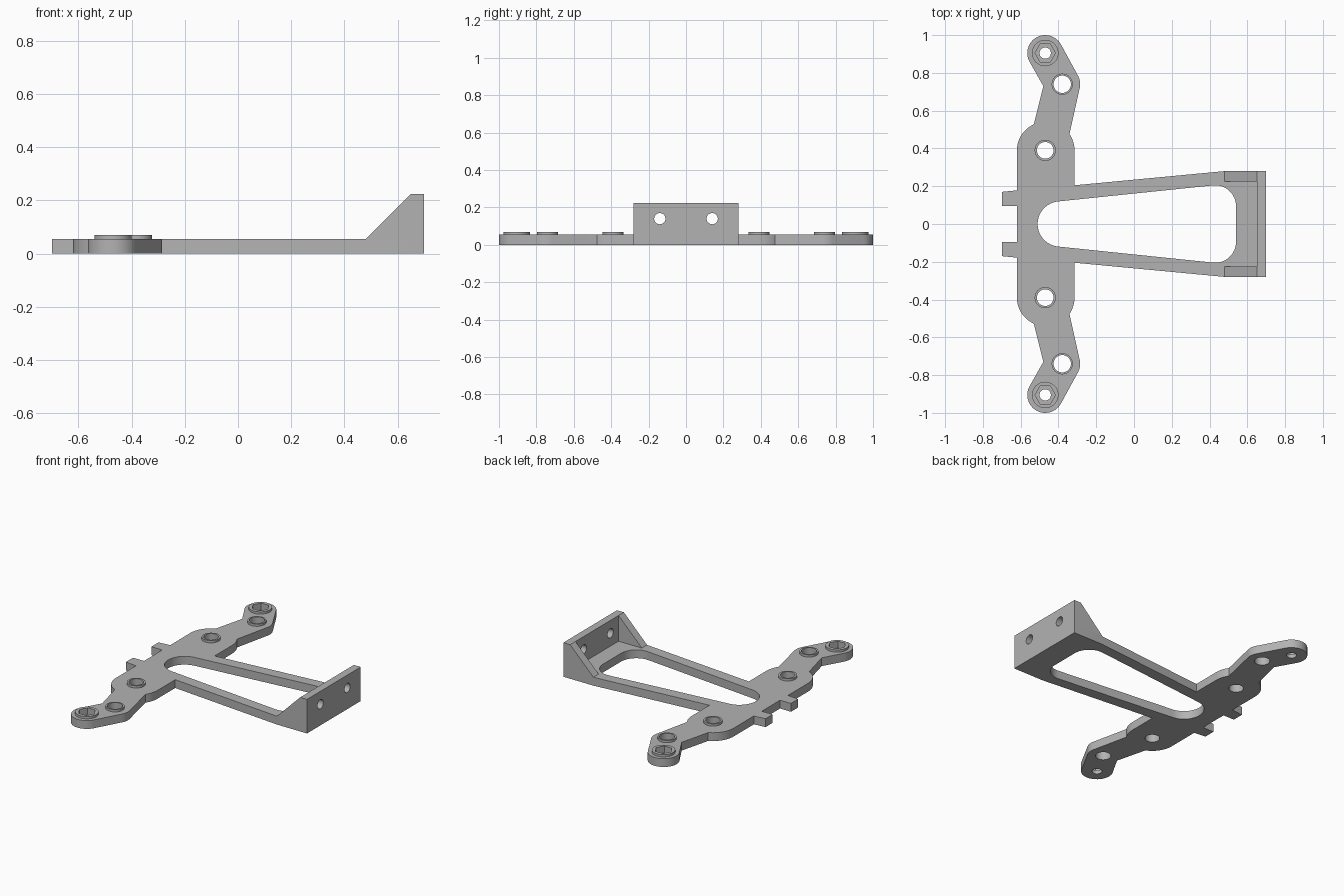
import bpy, bmesh
from math import radians, cos, sin

cube = bpy.data.objects.get("Cube")
if cube:
    bpy.data.objects.remove(cube, do_unlink=True)

GREY = (0.45, 0.45, 0.45, 1)
mat = bpy.data.materials.new("plain grey")
mat.use_nodes = True
mat.diffuse_color = GREY
mat.node_tree.nodes["Principled BSDF"].inputs["Base Color"].default_value = GREY

PLATE_TOP, BOSS_TOP, WALL_TOP = 0.055, 0.07, 0.225
SIDES = (1, -1)


def arc(cx, cy, r, start, end, steps=12):
    angles = [radians(start + (end - start) * i / steps) for i in range(steps + 1)]
    return [(cx + r * cos(a), cy + r * sin(a)) for a in angles]


def circle(cx, cy, r, steps=40):
    return arc(cx, cy, r, 0, 360, steps)[:-1]


def mirrored(half):
    """Close a half outline with its reflection across y = 0."""
    return half + [(x, -y) for x, y in reversed(half)]


def prism(name, points, low, high, axis="z"):
    """Extrude a closed outline along the given axis."""
    place = {"x": lambda a, b, h: (h, a, b),
             "y": lambda a, b, h: (a, h, b),
             "z": lambda a, b, h: (a, b, h)}[axis]
    bm = bmesh.new()
    bottom = [bm.verts.new(place(a, b, low)) for a, b in points]
    top = [bm.verts.new(place(a, b, high)) for a, b in points]
    bm.faces.new(bottom)
    bm.faces.new(top)
    for i in range(len(points)):
        j = (i + 1) % len(points)
        bm.faces.new((bottom[i], bottom[j], top[j], top[i]))
    bmesh.ops.recalc_face_normals(bm, faces=bm.faces)
    mesh = bpy.data.meshes.new(name)
    bm.to_mesh(mesh)
    bm.free()
    mesh.materials.append(mat)
    obj = bpy.data.objects.new(name, mesh)
    bpy.context.collection.objects.link(obj)
    return obj


def activate(obj):
    bpy.ops.object.select_all(action="DESELECT")
    obj.select_set(True)
    bpy.context.view_layer.objects.active = obj


def combine(target, tool, operation):
    """Apply a boolean and discard the tool."""
    mod = target.modifiers.new(operation, "BOOLEAN")
    mod.operation, mod.solver, mod.object = operation, "EXACT", tool
    activate(target)
    bpy.ops.object.modifier_apply(modifier=mod.name)
    bpy.data.objects.remove(tool, do_unlink=True)


# Flat plate: tapered frame, crossbar, bent arms and two rear tabs
half_outline = (
    [(0.65, 0.28), (0.48, 0.28), (-0.315, 0.205)]
    + arc(-0.47, 0.39, 0.155, 0, 34)
    + arc(-0.38, 0.74, 0.095, -15, 28.6)
    + arc(-0.47, 0.905, 0.095, 28.6, 208.6, 24)
    + [(-0.48, 0.73)]
    + arc(-0.47, 0.39, 0.15, 114, 180)
    + [(-0.62, 0.178), (-0.70, 0.17), (-0.70, 0.095), (-0.62, 0.095)]
)
plate = prism("mounting_plate", mirrored(half_outline), 0, PLATE_TOP)

# Rounded opening in the frame
half_slot = arc(0.43, 0.095, 0.11, 0, 96) + arc(-0.39, 0, 0.12, 96, 176, 16)
combine(plate, prism("slot_cutter", mirrored(half_slot), -0.1, 0.2), "DIFFERENCE")

# Raised bosses: x, y, boss radius, hole radius
fittings = [(-0.47, 0.39, 0.056, 0.044),
            (-0.38, 0.74, 0.056, 0.046),
            (-0.47, 0.905, 0.07, 0.03)]
for side in SIDES:
    for x, y, outer, inner in fittings:
        combine(plate, prism("boss", circle(x, side * y, outer), 0.02, BOSS_TOP), "UNION")
        combine(plate, prism("hole_cutter", circle(x, side * y, inner), -0.1, 0.2), "DIFFERENCE")
    # Hexagonal nut pocket at the arm tip
    x, y = fittings[-1][:2]
    combine(plate, prism("hex_cutter", circle(x, side * y, 0.054, 6), 0.025, 0.2), "DIFFERENCE")

# Upright end wall with two screw holes
wall = prism("end_wall", [(-0.28, 0), (0.28, 0), (0.28, WALL_TOP), (-0.28, WALL_TOP)],
             0.65, 0.70, "x")
for side in SIDES:
    combine(wall, prism("screw_cutter", circle(side * 0.14, 0.14, 0.03), 0.5, 0.9, "x"),
            "DIFFERENCE")

# Triangular gussets bracing the wall
gusset_profile = [(0.48, PLATE_TOP), (0.65, PLATE_TOP), (0.65, WALL_TOP)]
gussets = [prism(name, gusset_profile, side * 0.225, side * 0.28, "y")
           for name, side in zip(("left_side_gusset", "right_side_gusset"), SIDES)]
gussets[0].name, gussets[1].name = "back_gusset", "front_gusset"

for obj in [plate, wall] + gussets:
    activate(obj)
    bpy.ops.object.shade_smooth_by_angle(angle=radians(30))
